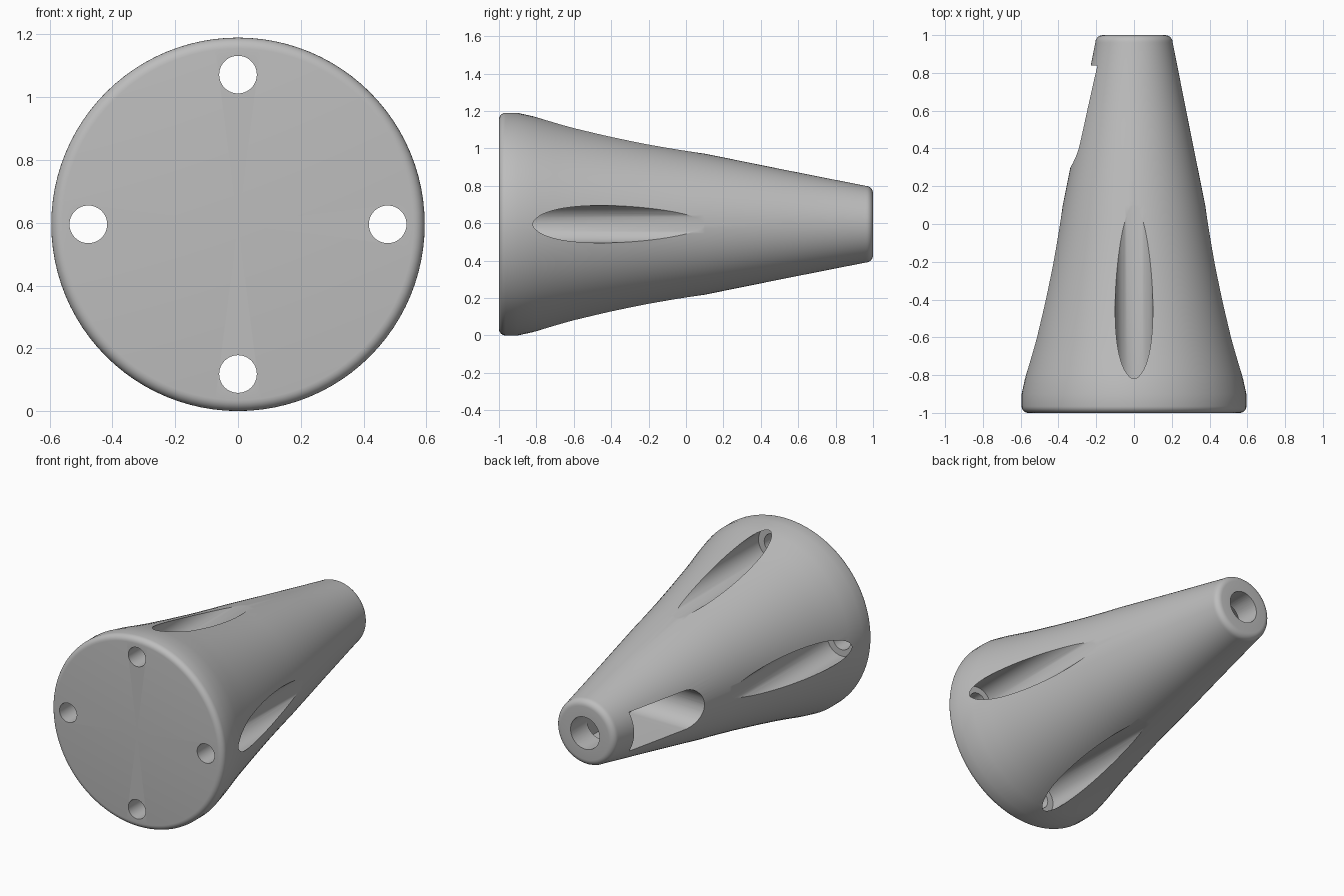
import bpy, bmesh, math
from mathutils import Matrix, Vector

if "Cube" in bpy.data.objects:
    bpy.data.objects.remove(bpy.data.objects["Cube"])

AXIS = 0.595          # height of the body's centre line
BOLT_RING = 0.477     # distance of the bolt holes from the centre line

grey = bpy.data.materials.new("light grey")
grey.use_nodes = True
colour = (0.51, 0.51, 0.51, 1)
grey.diffuse_color = colour
grey.node_tree.nodes["Principled BSDF"].inputs["Base Color"].default_value = colour


def make_object(name, bm):
    bmesh.ops.recalc_face_normals(bm, faces=bm.faces)
    mesh = bpy.data.meshes.new(name)
    bm.to_mesh(mesh)
    bm.free()
    mesh.materials.append(grey)
    obj = bpy.data.objects.new(name, mesh)
    bpy.context.collection.objects.link(obj)
    return obj


def lathe(name, profile, segments):
    """Turn (radius, y) points around the centre line."""
    bm = bmesh.new()
    verts = [bm.verts.new((r, y, AXIS)) for r, y in profile]
    edges = [bm.edges.new(pair) for pair in zip(verts, verts[1:])]
    bmesh.ops.spin(bm, geom=verts + edges, cent=(0, 0, AXIS), axis=(0, 1, 0),
                   angle=math.tau, steps=segments)
    bmesh.ops.remove_doubles(bm, verts=bm.verts, dist=1e-5)
    return make_object(name, bm)


def rod(name, x, z, radius, y0, y1, segments=48):
    """Cylinder running along y."""
    bm = bmesh.new()
    place = Matrix.Translation((x, (y0 + y1) / 2, z)) @ Matrix.Rotation(math.pi / 2, 4, 'X')
    bmesh.ops.create_cone(bm, cap_ends=True, segments=segments, radius1=radius,
                          radius2=radius, depth=y1 - y0, matrix=place)
    return make_object(name, bm)


def corner(r, y, size, start):
    """Quarter round from angle start, in the (radius, y) plane."""
    angles = [math.radians(start + 15 * i) for i in range(7)]
    return [(r + size * math.cos(a), y + size * math.sin(a)) for a in angles]


# Tapered body with rounded rims
flank = [(0.595, -0.9), (0.573, -0.8), (0.547, -0.7), (0.522, -0.6), (0.477, -0.4),
         (0.434, -0.2), (0.395, 0), (0.377, 0.1), (0.29, 0.53)]
profile = ([(0, -1)] + corner(0.56, -0.965, 0.035, -90) + flank
           + corner(0.165, 0.96, 0.04, 0) + [(0, 1)])
body = lathe("tapered_body", profile, 96)

cutters = []

# Four bolt holes, each opening into a wider groove along the flank
for i in range(4):
    a = i * math.pi / 2
    x, z = BOLT_RING * math.cos(a), AXIS + BOLT_RING * math.sin(a)
    cutters.append(rod("bolt_hole_cutter", x, z, 0.06, -1.1, -0.7))
    cutters.append(rod("groove_cutter", x, z, 0.1, -0.86, 0.5))

# Hole in the narrow end
cutters.append(rod("tip_hole_cutter", 0, AXIS, 0.1, 0.7, 1.1))

# Side window: a slot with one round end, cut in from the right
bm = bmesh.new()
half, centre, end = 0.122, 0.42, 0.84
outline = [(end, half)]
for i in range(25):
    a = math.pi / 2 + math.pi * i / 24
    outline.append((centre + half * math.cos(a), half * math.sin(a)))
outline.append((end, -half))
face = bm.faces.new([bm.verts.new((-0.6, y, AXIS + z)) for y, z in outline])
side = bmesh.ops.extrude_face_region(bm, geom=[face])
bmesh.ops.translate(bm, vec=Vector((0.7, 0, 0)),
                    verts=[g for g in side["geom"] if isinstance(g, bmesh.types.BMVert)])
cutters.append(make_object("window_cutter", bm))

# Cut everything, then drop the cutters
bpy.ops.object.select_all(action='DESELECT')
bpy.context.view_layer.objects.active = body
body.select_set(True)
for cutter in cutters:
    cutter.hide_render = True
    mod = body.modifiers.new(cutter.name, 'BOOLEAN')
    mod.operation = 'DIFFERENCE'
    mod.solver = 'EXACT'
    mod.object = cutter
    bpy.ops.object.modifier_apply(modifier=mod.name)
    bpy.data.objects.remove(cutter)

bpy.ops.object.shade_smooth_by_angle(angle=math.radians(30))
